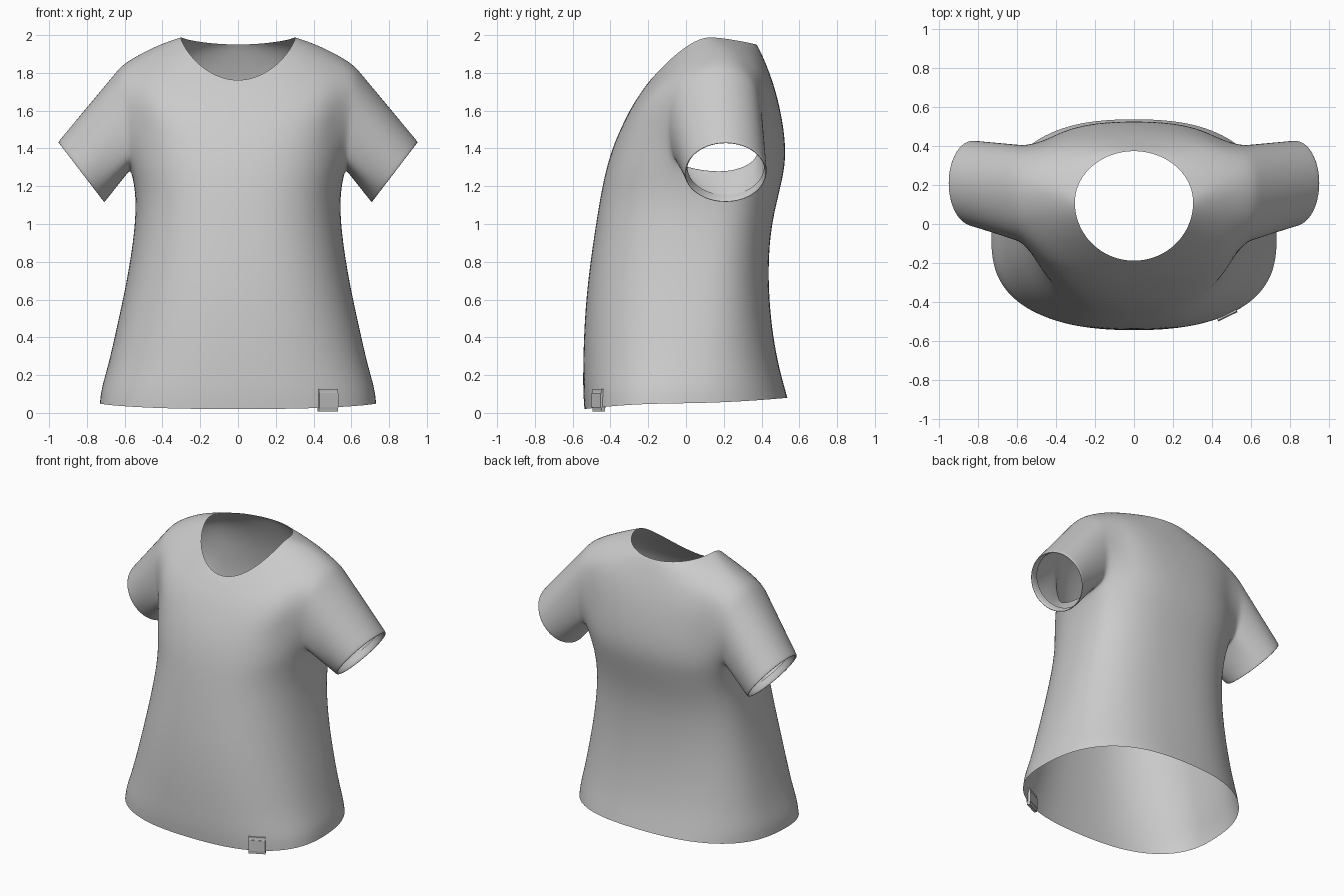
import bpy, bmesh
from math import sin, cos, pi
from mathutils import Vector, Matrix

cube = bpy.data.objects.get("Cube")
if cube:
    bpy.data.objects.remove(cube)

fabric = bpy.data.materials.new("grey_fabric")
fabric.use_nodes = True
GREY = (0.6, 0.6, 0.6, 1)
fabric.diffuse_color = GREY
fabric.node_tree.nodes["Principled BSDF"].inputs["Base Color"].default_value = GREY


def make_object(name, bm, levels):
    mesh = bpy.data.meshes.new(name)
    bm.to_mesh(mesh)
    bm.free()
    mesh.materials.append(fabric)
    mesh.shade_smooth()
    obj = bpy.data.objects.new(name, mesh)
    bpy.context.collection.objects.link(obj)
    sub = obj.modifiers.new("smooth_cloth", "SUBSURF")
    sub.levels = sub.render_levels = levels
    return obj


# Body rings from neckline to hem:
# half width, side y, side z, front y, front z, back y, back z
RINGS = [
    (.305, .11, 1.99, -.19, 1.76, .375, 1.95),
    (.37, .14, 1.97, -.215, 1.73, .39, 1.925),
    (.48, .17, 1.925, -.25, 1.68, .415, 1.87),
    (.60, .20, 1.86, -.295, 1.61, .447, 1.79),
    (.61, .19, 1.72, -.335, 1.53, .48, 1.69),
    (.59, .18, 1.58, -.372, 1.45, .505, 1.58),
    (.58, .17, 1.44, -.405, 1.36, .525, 1.46),
    (.57, .16, 1.29, -.435, 1.25, .53, 1.32),
    (.54, .14, 1.15, -.46, 1.12, .495, 1.17),
    (.55, .10, .95, -.49, .93, .445, .96),
    (.59, .06, .70, -.525, .68, .435, .70),
    (.645, .02, .45, -.543, .43, .455, .45),
    (.69, -.02, .25, -.547, .23, .49, .26),
    (.727, -.06, .13, -.547, .11, .52, .15),
    (.735, -.08, .05, -.54, .02, .54, .08),
]
SQUARENESS = [2, 2.1, 2.2, 2.35]
COLS = 32
TOP, BOTTOM, FRONT, BACK = 3, 7, 6, 11   # armhole limits in the grid


def ring_point(r, c):
    w, ys, zs, yf, zf, yb, zb = RINGS[r]
    e = 2 / (SQUARENESS[r] if r < len(SQUARENESS) else 2.5)
    a = 2 * pi * c / COLS
    s, k = sin(a), cos(a)
    ye, ze = (yf, zf) if k > 0 else (yb, zb)
    x = w * abs(s) ** e * (1 if s > 0 else -1)
    return Vector((x, ys + (ye - ys) * abs(k) ** e, zs + (ze - zs) * abs(k) ** 1.5))


bm = bmesh.new()
grid = [[bm.verts.new(ring_point(r, c)) for c in range(COLS)] for r in range(len(RINGS))]

# Body panels, leaving an armhole on each side
for r in range(len(RINGS) - 1):
    for c in range(COLS):
        side = min(c, COLS - 1 - c)
        if TOP <= r < BOTTOM and FRONT <= side < BACK:
            continue
        n = (c + 1) % COLS
        bm.faces.new((grid[r][c], grid[r + 1][c], grid[r + 1][n], grid[r][n]))

# Sleeves grow from the armhole loops to round cuffs with a turned-in edge
loop = [(TOP, c) for c in range(FRONT, BACK + 1)]
loop += [(r, BACK) for r in range(TOP + 1, BOTTOM + 1)]
loop += [(BOTTOM, c) for c in range(BACK - 1, FRONT - 1, -1)]
loop += [(r, FRONT) for r in range(BOTTOM - 1, TOP, -1)]
count = len(loop)
up = Vector((.61, 0, .79))
axis = Vector((.79, 0, -.61))
cuff = Vector((.832, .21, 1.272))
for sign in (1, -1):
    flip = Vector((sign, 1, 1))
    ring, ends, angles = [], [], []
    for i, (r, c) in enumerate(loop):
        a = 2 * pi * (i - 2.5) / count
        v = grid[r][c if sign > 0 else COLS - c]
        oval = Vector((.59 + .025 * cos(a), .155 + .265 * sin(a), 1.57 + .28 * cos(a)))
        v.co = v.co.lerp(oval * flip, .6)
        ring.append(v)
        ends.append(cuff + up * .205 * cos(a) + Vector((0, .222 * sin(a), 0)))
    starts = [v.co * flip for v in ring]
    paths = [[s.lerp(e, t) for s, e in zip(starts, ends)] for t in (.12, .4, .7, .93, 1)]
    paths.append([cuff + (e - cuff) * .94 - axis * .004 for e in ends])
    paths.append([cuff + (e - cuff) * .93 - axis * .05 for e in ends])
    for path in paths:
        new = [bm.verts.new(p * flip) for p in path]
        for i in range(count):
            j = (i + 1) % count
            bm.faces.new((ring[i], ring[j], new[j], new[i]))
        ring = new

bmesh.ops.recalc_face_normals(bm, faces=bm.faces)
# Make sure the outside of the front panel faces forward
bm.faces.ensure_lookup_table()
chest = max(bm.faces, key=lambda f: -f.calc_center_median().y)
if chest.normal.y > 0:
    bmesh.ops.reverse_faces(bm, faces=bm.faces)
make_object("shirt", bm, 2)

# Small folded tag wrapped over the hem
bm = bmesh.new()
bmesh.ops.create_cube(bm, size=1)
bmesh.ops.bevel(bm, geom=[e for e in bm.edges if abs(e.verts[0].co.x - e.verts[1].co.x) > .5],
                offset=.18, segments=3, affect="EDGES")
bmesh.ops.transform(bm, verts=bm.verts, matrix=Matrix.LocRotScale(
    Vector((.475, -.462, .067)), Matrix.Rotation(.45, 3, "Z"), Vector((.11, .03, .118))))
tag = make_object("hem_tag", bm, 0)
tag.modifiers.clear()
bpy.context.view_layer.objects.active = tag
tag.select_set(True)
bpy.ops.object.shade_smooth_by_angle()
